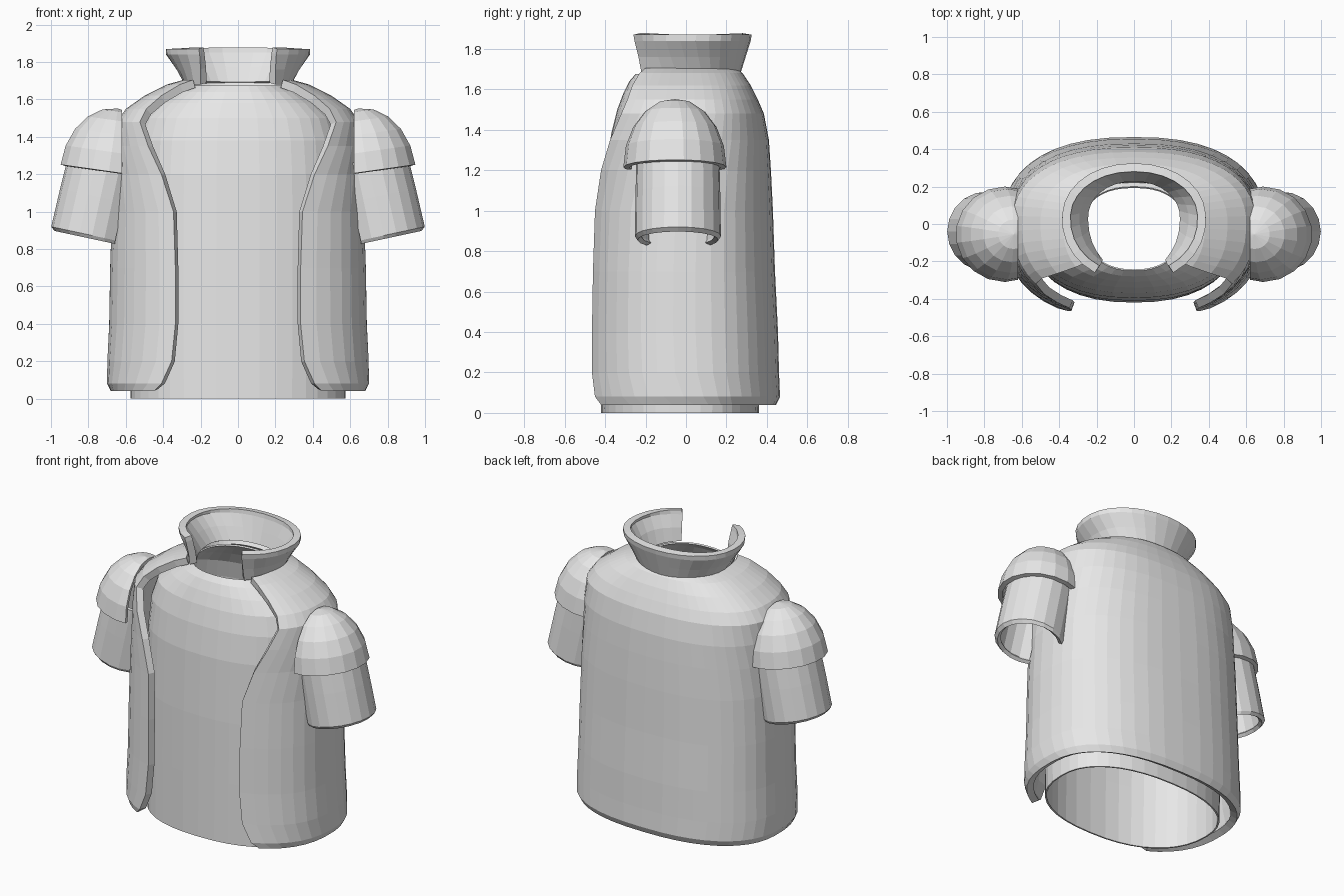
import bpy, bmesh
from math import sin, cos, acos, pi, radians
from mathutils import Matrix

cube = bpy.data.objects.get("Cube")
if cube:
    bpy.data.objects.remove(cube)

grey = bpy.data.materials.new("light_grey_cloth")
grey.use_nodes = True
colour = (0.8, 0.8, 0.8, 1)
grey.diffuse_color = colour
grey.node_tree.nodes["Principled BSDF"].inputs["Base Color"].default_value = colour


def finish(name, bm, thickness=0, mirror=False):
    mesh = bpy.data.meshes.new(name)
    bm.to_mesh(mesh)
    bm.free()
    mesh.materials.append(grey)
    obj = bpy.data.objects.new(name, mesh)
    bpy.context.collection.objects.link(obj)
    if thickness:
        solid = obj.modifiers.new("thickness", 'SOLIDIFY')
        solid.thickness = thickness
        solid.offset = -1
    if mirror:
        flip = obj.modifiers.new("mirror", 'MIRROR')
        flip.use_clip = False
        flip.use_mirror_merge = False
    return obj


def loft(rings, closed=False):
    """Skin a stack of rings that run counter-clockwise, from the bottom up."""
    bm = bmesh.new()
    rows = [[bm.verts.new(p) for p in ring] for ring in rings]
    count = len(rows[0])
    for low, high in zip(rows, rows[1:]):
        for i in range(count if closed else count - 1):
            k = (i + 1) % count
            bm.faces.new((low[i], low[k], high[k], high[i]))
    return bm


def power(v, e):
    return abs(v) ** e * (1 if v >= 0 else -1)


def oval(z, a, front, back, n, start, end, count, cy=0):
    """Rounded oval arc with its own front and back depth."""
    pts = []
    for i in range(count):
        t = start + (end - start) * i / (count - 1)
        depth = back if sin(t) > 0 else front
        pts.append((a * power(cos(t), 2 / n), cy + depth * power(sin(t), 2 / n), z))
    return pts


def open_oval(z, a, edge_x, edge_y, back, n, count, cy=0):
    """Oval open at the front, ending at the given edge point."""
    te = acos((edge_x / a) ** (n / 2))
    front = (cy - edge_y) / sin(te) ** (2 / n)
    return oval(z, a, front, back - cy, n, -te, pi + te, count, cy)


# Shirt: z, half width, front depth, back depth
shirt = [(0, .575, .42, .36), (.4, .58, .415, .37), (.8, .58, .41, .37),
         (1.2, .575, .395, .36), (1.38, .56, .37, .34), (1.5, .52, .34, .31),
         (1.58, .43, .31, .27), (1.64, .34, .28, .23), (1.675, .27, .25, .20)]
finish("shirt", loft([oval(*r, 2.3, 0, 2 * pi, 41)[:-1] for r in shirt], True), 0.01)

# Vest: z, half width, opening edge x, opening edge y, back depth
vest = [(.04, .68, .45, -.42, .445), (.08, .70, .41, -.45, .465),
        (.2, .70, .355, -.465, .46), (.4, .69, .335, -.465, .455),
        (.7, .685, .335, -.46, .44), (1.0, .675, .345, -.45, .43),
        (1.2, .665, .41, -.42, .42), (1.35, .66, .48, -.375, .41),
        (1.48, .65, .525, -.32, .385), (1.55, .60, .49, -.29, .355),
        (1.62, .50, .41, -.265, .32), (1.68, .38, .31, -.23, .28),
        (1.705, .29, .24, -.20, .25)]
finish("vest", loft([open_oval(*r, 2.4, 37) for r in vest]), 0.045)

# Collar: flared band, open at the front
collar = [(1.68, .285, .20, -.22, .27), (1.76, .33, .20, -.235, .295),
          (1.84, .385, .205, -.255, .32), (1.87, .385, .21, -.26, .325)]
finish("collar", loft([open_oval(*r, 2.1, 25, 0.03) for r in collar]), 0.045)


# Sleeves: tilted tubes that run into the vest
def sleeve_ring(x, z, r):
    angles = [radians(-130 + 260 * i / 14) for i in range(15)]
    return [(x + r * cos(t) * .98, -.04 + r * sin(t), z + r * cos(t) * .21) for t in angles]


sleeve = [sleeve_ring(.785, .855, .20), sleeve_ring(.79, .875, .213),
          sleeve_ring(.745, 1.08, .21), sleeve_ring(.70, 1.28, .205)]
finish("sleeves", loft(sleeve), 0.025, True)

# Shoulder caps: tilted half domes cut off inside the vest
bm = bmesh.new()
bmesh.ops.create_uvsphere(bm, u_segments=18, v_segments=10, radius=1)
bmesh.ops.delete(bm, geom=[v for v in bm.verts if v.co.z < -.01], context='VERTS')
place = (Matrix.Translation((.69, -.055, 1.215)) @ Matrix.Rotation(radians(-8), 4, 'Y')
         @ Matrix.Diagonal((.265, .255, .34, 1)))
bm.transform(place)
bmesh.ops.bisect_plane(bm, geom=bm.verts[:] + bm.edges[:] + bm.faces[:],
                       plane_co=(.62, 0, 0), plane_no=(1, 0, 0), clear_inner=True)
finish("shoulder_caps", bm, 0.03, True)
